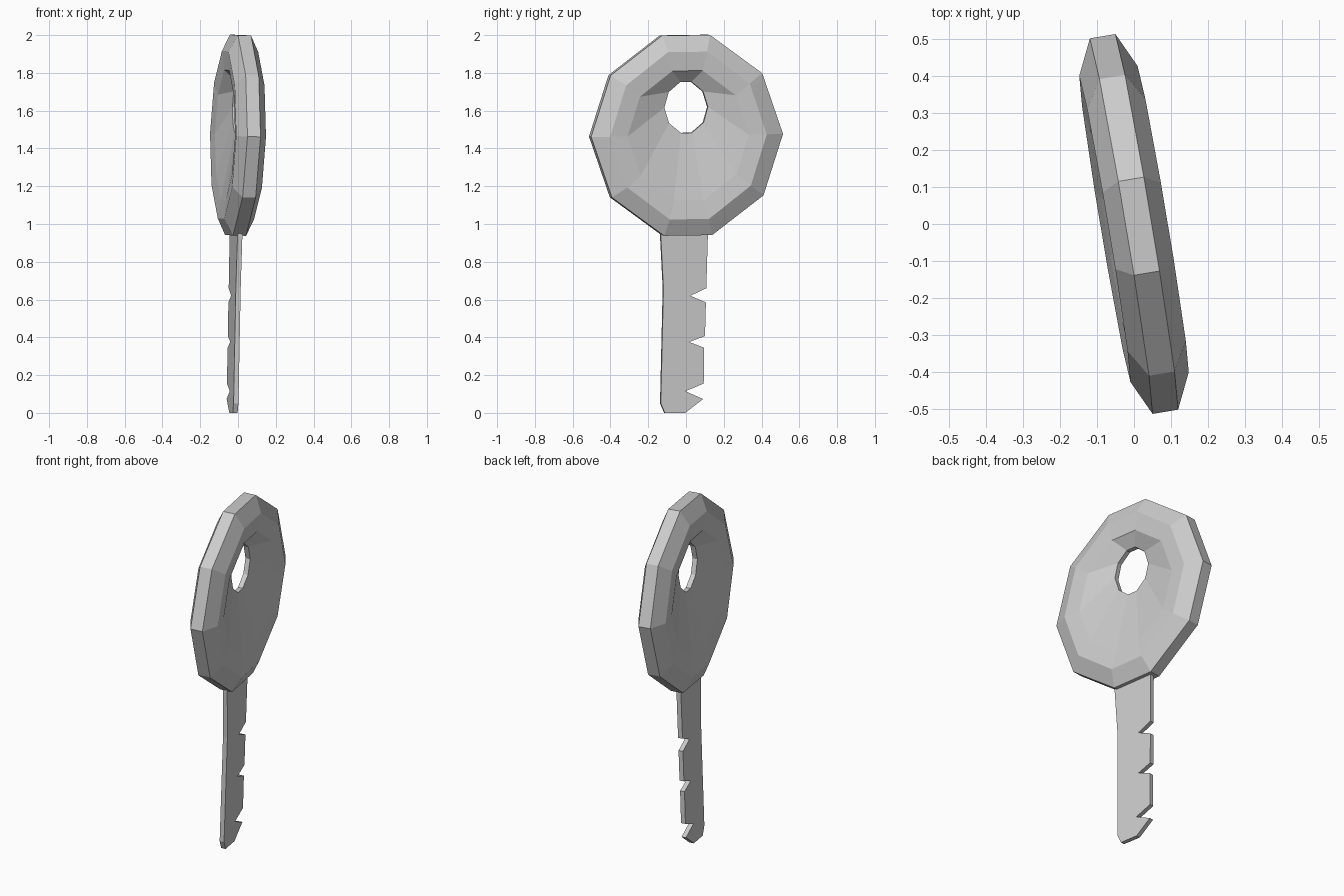
import bpy
import bmesh
from math import radians
from mathutils import Matrix

cube = bpy.data.objects.get("Cube")
if cube:
    bpy.data.objects.remove(cube)

# Single grey metal
metal = bpy.data.materials.new("grey metal")
metal.use_nodes = True
grey = (0.6, 0.6, 0.6, 1)
metal.diffuse_color = grey
metal.node_tree.nodes["Principled BSDF"].inputs["Base Color"].default_value = grey

# The key lies in its own YZ plane about the head centre, then leans slightly
HEAD_Z = 1.47
LEAN = (Matrix.Translation((0, 0, HEAD_Z))
        @ Matrix.Rotation(radians(9.5), 4, 'Z')
        @ Matrix.Rotation(0.023, 4, 'Y'))


def finish(bm, name):
    bmesh.ops.recalc_face_normals(bm, faces=bm.faces)
    mesh = bpy.data.meshes.new(name)
    bm.to_mesh(mesh)
    bm.free()
    mesh.materials.append(metal)
    obj = bpy.data.objects.new(name, mesh)
    bpy.context.collection.objects.link(obj)
    obj.matrix_world = LEAN
    return obj


# Ten-sided outline, mirrored from one quarter
quarter = [(1, 0), (0.79, 0.61), (0.25, 1)]
upper = quarter + [(-y, z) for y, z in reversed(quarter)]
outline = upper + [(y, -z) for y, z in reversed(upper[1:-1])]

# Head: rings from outer band to the hole (width, height, centre, half thickness)
rings = [(0.515, 0.53, 0, 0.035),
         (0.42, 0.443, 0, 0.08),
         (0.325, 0.343, 0, 0.07),
         (0.117, 0.135, 0.148, 0.014)]
section = rings + [(w, h, c, -t) for w, h, c, t in reversed(rings)]
bm = bmesh.new()
roll = Matrix.Rotation(0.015, 4, 'X')
loops = [[bm.verts.new(roll @ Matrix.Translation((t, y * w, z * h + c)).translation)
          for y, z in outline] for w, h, c, t in section]
for i, a in enumerate(loops):
    b = loops[(i + 1) % len(loops)]
    for j in range(len(outline)):
        k = (j + 1) % len(outline)
        bm.faces.new((a[j], a[k], b[k], b[j]))
finish(bm, "key_head")

# Blade: notched outline extruded to a thin plate
blade = [(-0.135, 0.99), (-0.135, 0.93), (-0.12, 0.66), (-0.132, 0.05),
         (-0.11, 0), (0, 0), (0.095, 0.073), (0, 0.115), (0.098, 0.155),
         (0.1, 0.345), (0.02, 0.375), (0.104, 0.407), (0.108, 0.585),
         (0.025, 0.62), (0.11, 0.66), (0.117, 0.93), (0.117, 0.99)]
THICK = 0.026
bm = bmesh.new()
face = bm.faces.new([bm.verts.new((-THICK / 2, y, z - HEAD_Z)) for y, z in blade])
side = bmesh.ops.extrude_face_region(bm, geom=[face])["geom"]
bmesh.ops.translate(bm, vec=(THICK, 0, 0),
                    verts=[v for v in side if isinstance(v, bmesh.types.BMVert)])
finish(bm, "key_blade")
